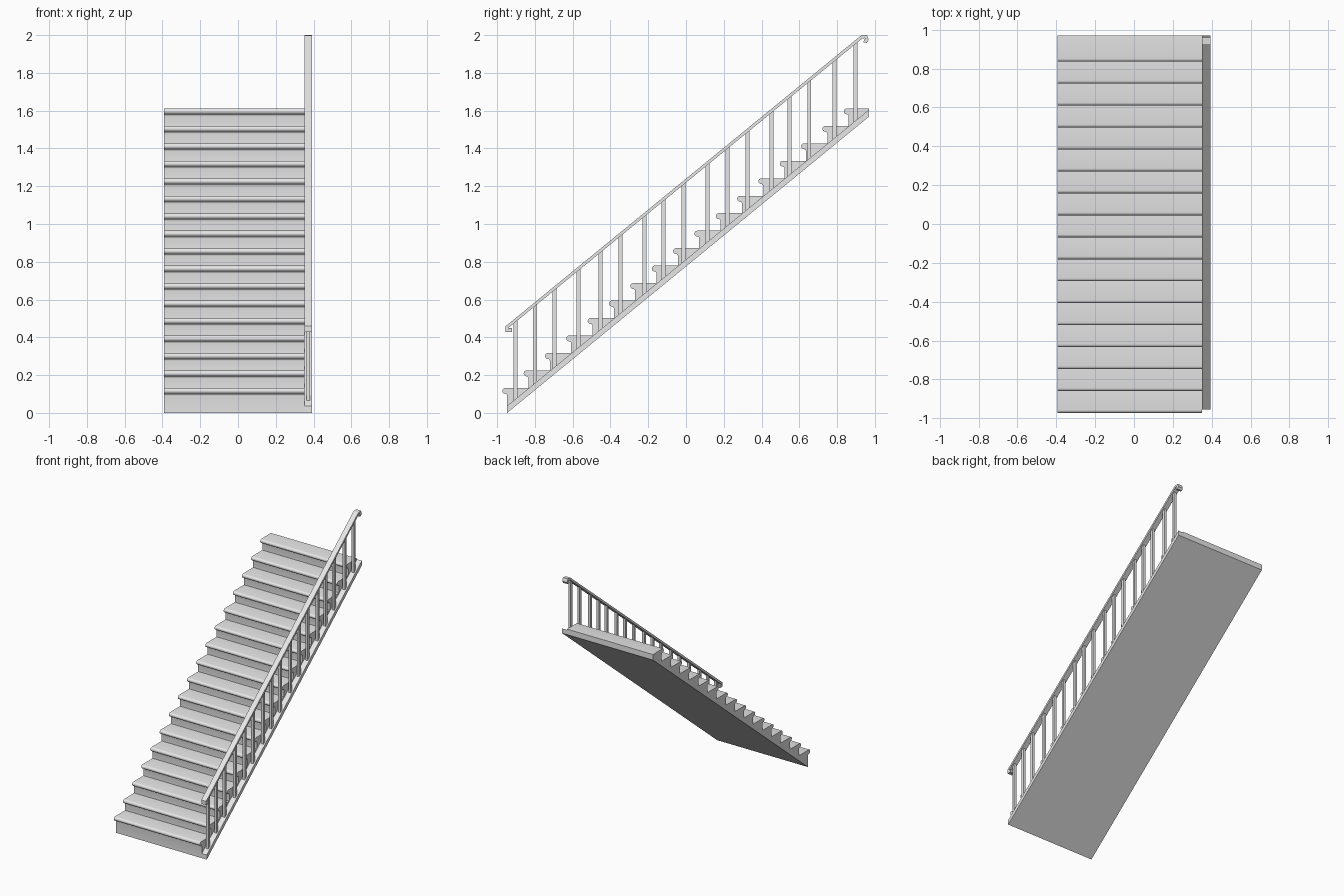
import bpy, bmesh, math
from mathutils import Vector

cube = bpy.data.objects.get("Cube")
if cube:
    bpy.data.objects.remove(cube, do_unlink=True)

grey = bpy.data.materials.new("light grey")
grey.use_nodes = True
grey.diffuse_color = (0.8, 0.8, 0.8, 1)
grey.node_tree.nodes["Principled BSDF"].inputs["Base Color"].default_value = (0.8, 0.8, 0.8, 1)

STEPS, RUN, RISE = 17, 0.113, 0.0925
SLOPE = RISE / RUN
FRONT, BACK = -0.947, 0.969      # first riser and rear end
LEFT, RIGHT = 0.393, -0.393      # overall width
INNER = 0.351                    # where treads meet the side stringer
STRINGER = 0.037                 # vertical depth of the stringer


def extrude_profile(name, profile, x0, x1, smooth=False):
    """Sweep a closed (y, z) outline sideways from x0 to x1."""
    bm = bmesh.new()
    face = bm.faces.new([bm.verts.new((x0, y, z)) for y, z in profile])
    moved = bmesh.ops.extrude_face_region(bm, geom=[face])["geom"]
    bmesh.ops.translate(bm, vec=(x1 - x0, 0, 0),
                        verts=[v for v in moved if isinstance(v, bmesh.types.BMVert)])
    if face.is_valid and all(len(e.link_faces) < 2 for e in face.edges):
        bm.faces.new(list(face.verts))
    bmesh.ops.recalc_face_normals(bm, faces=bm.faces)
    mesh = bpy.data.meshes.new(name)
    bm.to_mesh(mesh)
    bm.free()
    mesh.materials.append(grey)
    obj = bpy.data.objects.new(name, mesh)
    bpy.context.collection.objects.link(obj)
    if smooth:
        bpy.ops.object.select_all(action="DESELECT")
        obj.select_set(True)
        bpy.context.view_layer.objects.active = obj
        bpy.ops.object.shade_smooth_by_angle(angle=math.radians(35))
    return obj


def arc(cy, cz, r, start, end, n):
    angles = [math.radians(start + (end - start) * i / n) for i in range(n + 1)]
    return [(cy + r * math.cos(a), cz + r * math.sin(a)) for a in angles]


def ribbon(points, thickness):
    """Outline of a bent strip of constant thickness with mitred corners."""
    pts = [Vector(p) for p in points]
    dirs = [(b - a).normalized() for a, b in zip(pts, pts[1:])]
    side_a, side_b = [], []
    for i, p in enumerate(pts):
        d0, d1 = dirs[max(i - 1, 0)], dirs[min(i, len(dirs) - 1)]
        n0, n1 = Vector((-d0.y, d0.x)), Vector((-d1.y, d1.x))
        mitre = (n0 + n1) / (1 + n0.dot(n1)) * thickness / 2
        side_a.append(tuple(p + mitre))
        side_b.append(tuple(p - mitre))
    return side_a + side_b[::-1]


def underside(y):
    return SLOPE * (y - FRONT)


# Flight of steps: riser, small cove and rounded nosing on each, flat soffit below
NOSE, COVE = 0.0155, 0.01
outline = [(FRONT, 0)]
for i in range(STEPS):
    riser, top = FRONT + RUN * i, 0.132 + RISE * i
    if i:
        outline.append((riser, top - RISE))
    outline += arc(riser - COVE, top - 2 * NOSE - COVE, COVE, 0, 90, 4)
    outline += arc(riser - COVE, top - NOSE, NOSE, 270, 90, 8)[1:]
outline += [(BACK, 0.132 + RISE * (STEPS - 1)), (BACK, underside(BACK))]
extrude_profile("stair_flight", outline, RIGHT, INNER, smooth=True)

# Side stringer carrying the balusters
extrude_profile("stringer", [(FRONT, 0), (BACK, underside(BACK)),
                             (BACK, underside(BACK) + STRINGER), (FRONT, STRINGER)],
                INNER, LEFT)

# Handrail with a small curl at each end
rail_low, rail_high = Vector((-0.947, 0.455)), Vector((0.93, 1.99))
rail_path = [(-0.928, 0.449), (-0.928, 0.437), (-0.947, 0.437), rail_low,
             rail_high, (0.953, 1.992), (0.958, 1.976), (0.953, 1.967), (0.941, 1.969)]
extrude_profile("handrail", ribbon(rail_path, 0.016), INNER, LEFT)

# Balusters, unevenly spaced, cut to the slope at both ends
BALUSTERS = [-0.902, -0.8, -0.696, -0.569, -0.452, -0.347, -0.22, -0.119, -0.013,
             0.114, 0.22, 0.325, 0.452, 0.548, 0.653, 0.786, 0.897]
rail_slope = (rail_high.y - rail_low.y) / (rail_high.x - rail_low.x)
HALF = 0.01
centre = (INNER + LEFT) / 2
for n, y in enumerate(BALUSTERS, 1):
    ends = (y - HALF, y + HALF)
    feet = [(e, underside(e) + STRINGER - 0.002) for e in ends]
    heads = [(e, rail_low.y + rail_slope * (e - rail_low.x) - 0.006) for e in ends]
    extrude_profile(f"baluster_{n}", feet + heads[::-1], centre - HALF, centre + HALF)
